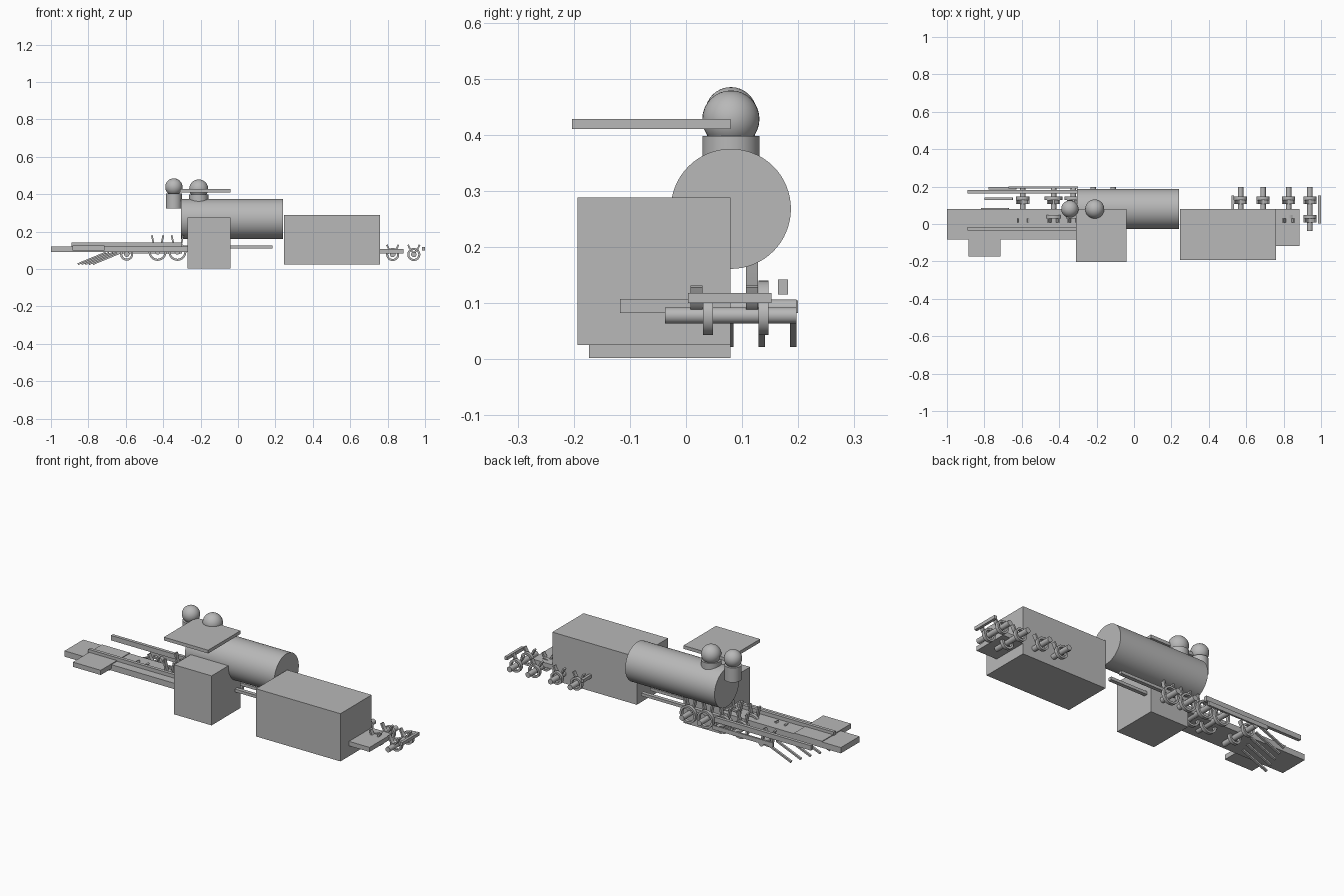
import bpy, bmesh, math
from mathutils import Vector, Matrix

cube = bpy.data.objects.get("Cube")
if cube:
    bpy.data.objects.remove(cube)

grey = bpy.data.materials.new("plain grey")
grey.use_nodes = True
colour = (0.48, 0.48, 0.48, 1)
grey.diffuse_color = colour
grey.node_tree.nodes["Principled BSDF"].inputs["Base Color"].default_value = colour


def finish(name, bm, smooth=False):
    bmesh.ops.recalc_face_normals(bm, faces=bm.faces)
    mesh = bpy.data.meshes.new(name)
    bm.to_mesh(mesh)
    bm.free()
    mesh.materials.append(grey)
    ob = bpy.data.objects.new(name, mesh)
    bpy.context.scene.collection.objects.link(ob)
    if smooth:
        bpy.ops.object.select_all(action='DESELECT')
        ob.select_set(True)
        bpy.context.view_layer.objects.active = ob
        bpy.ops.object.shade_smooth_by_angle(angle=math.radians(35))
    return ob


def box(name, x, y, z):
    """Box from (low, high) ranges on each axis."""
    bm = bmesh.new()
    bmesh.ops.create_cube(bm, size=1)
    for v in bm.verts:
        v.co = Vector([(r[0] + r[1]) / 2 + c * (r[1] - r[0])
                       for c, r in zip(v.co, (x, y, z))])
    return finish(name, bm)


def cylinder(name, start, end, radius, sides=48):
    a, b = Vector(start), Vector(end)
    d = b - a
    bm = bmesh.new()
    turn = d.to_track_quat('Z', 'Y').to_matrix().to_4x4()
    bmesh.ops.create_cone(bm, cap_ends=True, segments=sides, radius1=radius,
                          radius2=radius, depth=d.length,
                          matrix=Matrix.Translation((a + b) / 2) @ turn)
    return finish(name, bm, True)


def sphere(name, centre, radius):
    bm = bmesh.new()
    bmesh.ops.create_uvsphere(bm, u_segments=32, v_segments=16, radius=radius,
                              matrix=Matrix.Translation(centre))
    return finish(name, bm, True)


def sweep(name, outline, y0, y1, closed, smooth=True):
    """Extrude pairs of (inner, outer) x-z points along y."""
    bm = bmesh.new()
    rows = [[bm.verts.new((p[0], y, p[1])) for p, y in
             ((inner, y0), (outer, y0), (outer, y1), (inner, y1))]
            for inner, outer in outline]
    pairs = list(zip(rows, rows[1:]))
    if closed:
        pairs.append((rows[-1], rows[0]))
    else:
        bm.faces.new(rows[0])
        bm.faces.new(rows[-1])
    for r, s in pairs:
        for i in range(4):
            j = (i + 1) % 4
            bm.faces.new((r[i], r[j], s[j], s[i]))
    return finish(name, bm, smooth)


def ring(name, x, z, inner, outer, y0, y1, sides=32):
    pts = []
    for i in range(sides):
        c, s = (f(i * math.tau / sides) for f in (math.cos, math.sin))
        pts.append(((x + inner * c, z + inner * s), (x + outer * c, z + outer * s)))
    sweep(name, pts, y0, y1, True)


def leaf_spring(name, x, z, half, rise, y0, y1):
    pts = []
    for i in range(-6, 7):
        t = i / 6
        n = Vector((-2 * rise * t, half)).normalized() * 0.009
        p = Vector((x + half * t, z + rise * t * t))
        pts.append((p, p + n))
    sweep(name, pts, y0, y1, False)


def wheelset(name, x, z, radius, rise):
    cylinder(name + "_axle", (x, -0.037, z), (x, 0.197, z), 0.0145, 24)
    for side, y in (("near", 0.03), ("far", 0.129)):
        ring(f"{name}_{side}_wheel", x, z, radius - 0.011, radius, y, y + 0.018)
        leaf_spring(f"{name}_{side}_spring", x, 0.085, 0.035, rise, y - 0.022, y - 0.001)


# Boiler with chimney and steam dome
cylinder("boiler", (-0.305, 0.08, 0.268), (0.24, 0.08, 0.268), 0.107, 64)
cylinder("chimney", (-0.343, 0.08, 0.325), (-0.343, 0.08, 0.405), 0.043)
sphere("chimney_cap", (-0.343, 0.08, 0.439), 0.046)
cylinder("dome_base", (-0.21, 0.08, 0.36), (-0.21, 0.08, 0.398), 0.051)
sphere("dome", (-0.21, 0.08, 0.428), 0.051)

# Cab and its roof, tender and its rear step
box("cab", (-0.27, -0.04), (-0.173, 0.079), (0.002, 0.275))
box("cab_roof", (-0.31, -0.04), (-0.203, 0.079), (0.41, 0.428))
box("tender", (0.245, 0.76), (-0.193, 0.079), (0.025, 0.288))
box("tender_step", (0.74, 0.885), (-0.118, 0.079), (0.082, 0.107))

# Front deck, cylinder block and running boards
box("front_deck", (-1.0, -0.265), (-0.083, 0.079), (0.09, 0.122))
box("cylinder_block", (-0.885, -0.715), (-0.175, 0.079), (0.1, 0.126))
for side, y in (("near", -0.034), ("far", 0.164)):
    box(side + "_running_board", (-0.89, -0.3), (y, y + 0.018), (0.115, 0.142))
for side, y in (("near", 0.03), ("far", 0.107)):
    box(side + "_frame_rail", (-0.3, 0.185), (y, y + 0.021), (0.109, 0.125))
box("side_rod", (-0.67, -0.3), (0.19, 0.2), (0.082, 0.105))

# Slanted guard bars at the front
for k in range(5):
    x, y = -0.855 + 0.02 * k, -0.033 + 0.056 * k
    foot, head = Vector((x, 0.022)), Vector((x + 0.145, 0.092))
    lift = Vector((-0.003, 0.009))
    sweep(f"guard_bar_{k + 1}", [(foot, foot + lift), (head - lift, head)],
          y - 0.006, y + 0.006, False, False)

# Wheels, axles and springs
wheelset("pilot", -0.595, 0.08, 0.035, 0.043)
for k in range(4):
    wheelset(f"driver_{k + 1}", -0.43 + 0.106 * k, 0.092, 0.048, 0.095)
for k, x in enumerate((0.57, 0.69, 0.827, 0.94)):
    wheelset(f"tender_{k + 1}", x, 0.078, 0.035, 0.043)

# Bogie end bars
for name, x in (("front", 0.52), ("rear", 0.985)):
    box(name + "_bogie_bar", (x, x + 0.015), (0.004, 0.152), (0.1, 0.118))
